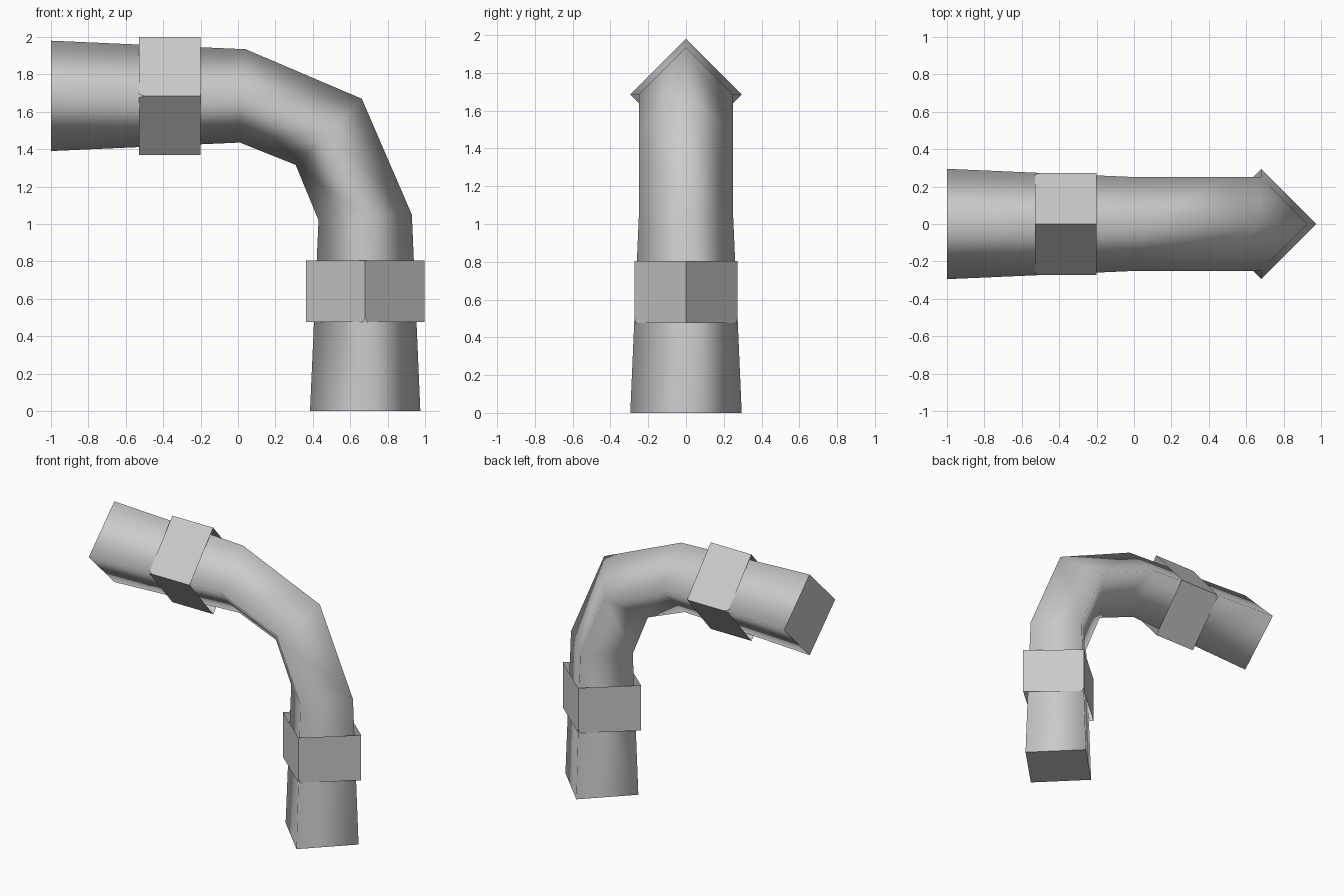
import bpy, bmesh
from math import sin, cos, radians
from mathutils import Vector

cube = bpy.data.objects.get("Cube")
if cube:
    bpy.data.objects.remove(cube, do_unlink=True)

grey = bpy.data.materials.new("plain grey")
grey.use_nodes = True
grey.diffuse_color = (0.6, 0.6, 0.6, 1)
grey.node_tree.nodes["Principled BSDF"].inputs["Base Color"].default_value = grey.diffuse_color


def diamond_sweep(name, rings, capped, smooth):
    """Join diamond sections: (x, z, tilt of the outer corner, in-plane radius, y radius)."""
    bm = bmesh.new()
    loops = []
    for x, z, tilt, radius, depth in rings:
        centre = Vector((x, 0, z))
        out = Vector((cos(radians(tilt)), 0, sin(radians(tilt)))) * radius
        side = Vector((0, depth, 0))
        loops.append([bm.verts.new(centre + d) for d in (out, side, -out, -side)])
    for a, b in zip(loops, loops[1:]):
        for i in range(4):
            j = (i + 1) % 4
            bm.faces.new((a[i], a[j], b[j], b[i])).smooth = smooth
    if capped:
        bm.faces.new(loops[0][::-1])
        bm.faces.new(loops[-1])
    # Turn every face away from the middle line of the first section
    bm.normal_update()
    first = bm.faces[:][0]
    middle = sum((v.co for v in loops[0] + loops[1]), Vector()) / 8
    if first.normal.dot(first.calc_center_median() - middle) < 0:
        bmesh.ops.reverse_faces(bm, faces=bm.faces[:])
    mesh = bpy.data.meshes.new(name)
    bm.to_mesh(mesh)
    bm.free()
    mesh.materials.append(grey)
    obj = bpy.data.objects.new(name, mesh)
    bpy.context.collection.objects.link(obj)
    return obj


# Bent pipe, flared towards both closed ends
AXIS_X, AXIS_Z = 0.68, 1.685
diamond_sweep("elbow_pipe", [
    (-1.0, AXIS_Z, 90, 0.295, 0.295),
    (0.025, AXIS_Z, 86.5, 0.25, 0.25),
    (0.485, 1.493, 45, 0.25, 0.25),
    (AXIS_X, 1.035, 3.5, 0.25, 0.25),
    (AXIS_X, 0, 0, 0.295, 0.295),
], capped=True, smooth=True)

# Open sleeves around each arm
SLEEVE, SLEEVE_Y = 0.316, 0.273
diamond_sweep("upper_collar", [(x, AXIS_Z, 90, SLEEVE, SLEEVE_Y) for x in (-0.53, -0.2)],
              capped=False, smooth=False)
diamond_sweep("lower_collar", [(AXIS_X, z, 0, SLEEVE, SLEEVE_Y) for z in (0.805, 0.475)],
              capped=False, smooth=False)
